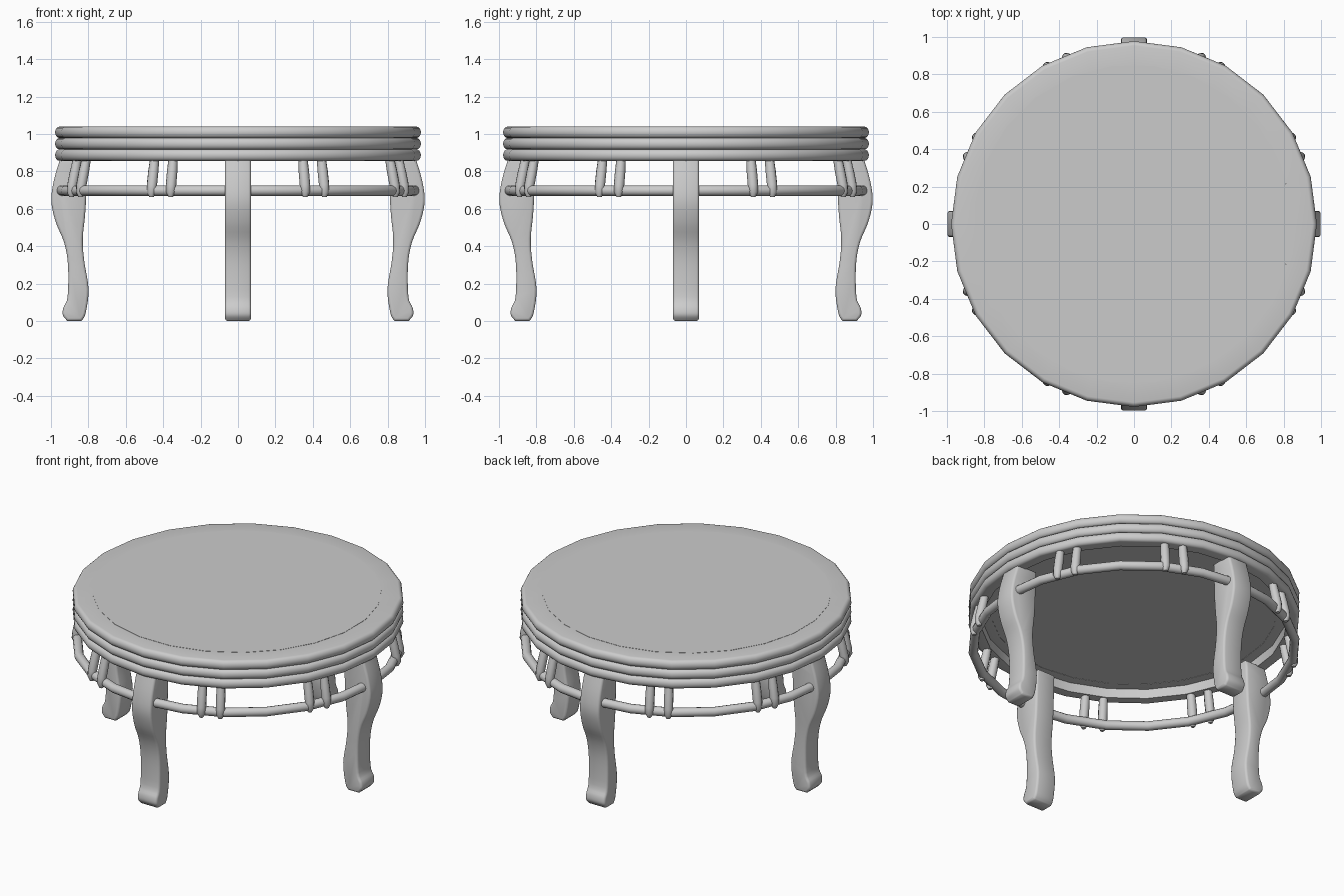
import bpy, bmesh, math
from mathutils import Matrix, Vector

if "Cube" in bpy.data.objects:
    bpy.data.objects.remove(bpy.data.objects["Cube"], do_unlink=True)

SIDES = 24
grey = bpy.data.materials.new("plain grey")
grey.use_nodes = True
grey.diffuse_color = (0.6, 0.6, 0.6, 1)
grey.node_tree.nodes["Principled BSDF"].inputs["Base Color"].default_value = (0.6, 0.6, 0.6, 1)


def finish(name, bm, angle=35):
    bmesh.ops.recalc_face_normals(bm, faces=bm.faces)
    mesh = bpy.data.meshes.new(name)
    bm.to_mesh(mesh)
    bm.free()
    mesh.materials.append(grey)
    ob = bpy.data.objects.new(name, mesh)
    bpy.context.collection.objects.link(ob)
    bpy.ops.object.select_all(action='DESELECT')
    ob.select_set(True)
    bpy.context.view_layer.objects.active = ob
    bpy.ops.object.shade_smooth_by_angle(angle=math.radians(angle))
    return ob


def lathe(name, profile, angle=35):
    """Spin a closed (radius, height) profile around z."""
    bm = bmesh.new()
    rings = []
    for i in range(SIDES):
        a = 2 * math.pi * i / SIDES
        rings.append([bm.verts.new((r * math.cos(a), r * math.sin(a), z)) for r, z in profile])
    n = len(profile)
    for i in range(SIDES):
        a, b = rings[i], rings[(i + 1) % SIDES]
        for j in range(n):
            k = (j + 1) % n
            bm.faces.new((a[j], b[j], b[k], a[k]))
    return finish(name, bm, angle)


def bulge(z, inner, height=0.061, outer=0.978, steps=8):
    """Band section: flat inside, half-round outside."""
    h = height / 2
    pts = [(inner, z - h), (inner, z + h)]
    for i in range(steps + 1):
        t = math.pi / 2 - math.pi * i / steps
        pts.append((outer - 0.024 * (1 - math.cos(t)), z + h * math.sin(t)))
    return pts


# Rounded bands around the table edge
for name, z, inner in (("top_band", 1.009, 0.84), ("middle_band", 0.948, 0.84), ("lower_band", 0.887, 0.90)):
    lathe(name, bulge(z, inner))

# Inset round panel, turned half a side from the bands
bm = bmesh.new()
bmesh.ops.create_cone(bm, cap_ends=True, segments=SIDES, radius1=0.853, radius2=0.853, depth=0.122,
                      matrix=Matrix.Translation((-0.007, 0, 0.98)) @ Matrix.Rotation(math.pi / SIDES, 4, 'Z'))
finish("top_panel", bm)

# Lower stretcher ring
lathe("stretcher_ring", [(0.95 + 0.028 * math.cos(2 * math.pi * i / 12),
                          0.697 + 0.028 * math.sin(2 * math.pi * i / 12)) for i in range(12)])


def smooth_path(pts, steps=4):
    """Catmull-Rom curve through the points."""
    p = [Vector(q) for q in pts]
    p = [p[0]] + p + [p[-1]]
    out = []
    for i in range(1, len(p) - 2):
        for s in range(steps):
            t = s / steps
            out.append(0.5 * (2 * p[i] + (p[i + 1] - p[i - 1]) * t
                              + (2 * p[i - 1] - 5 * p[i] + 4 * p[i + 1] - p[i + 2]) * t * t
                              + (3 * p[i] - p[i - 1] - 3 * p[i + 1] + p[i + 2]) * t ** 3))
    return out + [p[-1]]


# Curved legs: side outline (radius, height) pushed out to the leg width
OUTER = [(0.95, 0.87), (0.985, 0.75), (0.998, 0.64), (0.975, 0.53), (0.93, 0.42), (0.909, 0.3),
         (0.911, 0.13), (0.934, 0.07), (0.936, 0.03), (0.912, 0.0)]
INNER = [(0.838, 0.0), (0.815, 0.04), (0.799, 0.17), (0.822, 0.32), (0.83, 0.44), (0.815, 0.6), (0.805, 0.87)]
outline = smooth_path(OUTER) + smooth_path(INNER)


def leg(name, turn):
    bm = bmesh.new()
    face = bm.faces.new([bm.verts.new((p.x, -0.07, p.y)) for p in outline])
    ext = bmesh.ops.extrude_face_region(bm, geom=[face])
    moved = [v for v in ext["geom"] if isinstance(v, bmesh.types.BMVert)]
    bmesh.ops.translate(bm, verts=moved, vec=(0, 0.14, 0))
    rims = [e for e in bm.edges if abs(e.verts[0].co.y - e.verts[1].co.y) < 0.01]
    bmesh.ops.bevel(bm, geom=rims, offset=0.014, segments=2, profile=0.5, affect='EDGES')
    bm.transform(Matrix.Rotation(turn, 4, 'Z'))
    return finish(name, bm, 50)


for i, side in enumerate(("left", "back", "right", "front")):
    leg(side + "_leg", i * math.pi / 2)


# Short leaning spindles, two pairs between neighbouring legs
def spindle(name, angle):
    bm = bmesh.new()
    path = [(0.925, 0.87, 0.025), (0.94, 0.80, 0.028), (0.955, 0.73, 0.028), (0.96, 0.69, 0.026), (0.96, 0.662, 0.012)]
    n = 10
    rows = [[bm.verts.new((r + w * math.cos(2 * math.pi * k / n), w * math.sin(2 * math.pi * k / n), z))
             for k in range(n)] for r, z, w in path]
    for a, b in zip(rows, rows[1:]):
        for k in range(n):
            bm.faces.new((a[k], a[(k + 1) % n], b[(k + 1) % n], b[k]))
    bm.faces.new(rows[0])
    bm.faces.new(rows[-1])
    bm.transform(Matrix.Rotation(angle, 4, 'Z'))
    return finish(name, bm, 50)


for q in range(4):
    for j, deg in enumerate((22, 28.8, 61.2, 68)):
        spindle(f"spindle_{q + 1}_{j + 1}", math.radians(90 * q + deg))
